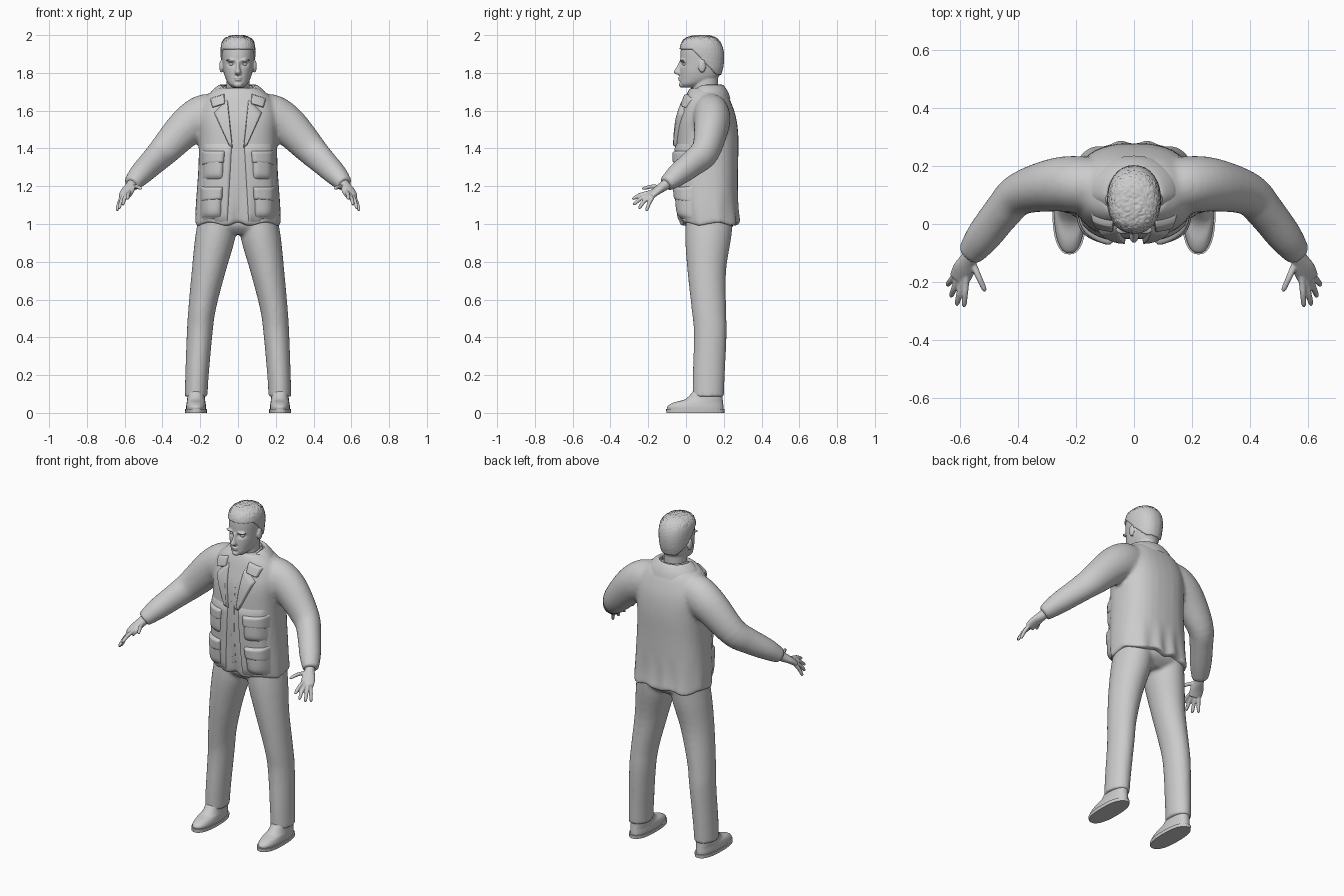
import bpy, bmesh, math, random
from mathutils import Vector
from mathutils.bvhtree import BVHTree

random.seed(4)
if "Cube" in bpy.data.objects:
    bpy.data.objects.remove(bpy.data.objects["Cube"])

grey = bpy.data.materials.new("plain grey")
grey.use_nodes = True
grey.diffuse_color = (0.6, 0.6, 0.6, 1)
grey.node_tree.nodes["Principled BSDF"].inputs["Base Color"].default_value = (0.6, 0.6, 0.6, 1)


def finish(name, bm):
    mesh = bpy.data.meshes.new(name)
    bm.to_mesh(mesh)
    bm.free()
    mesh.materials.append(grey)
    mesh.shade_smooth()
    ob = bpy.data.objects.new(name, mesh)
    bpy.context.collection.objects.link(ob)
    return ob


def spline(rows, steps=4):
    # Catmull-Rom interpolation between cross-sections
    out = []
    for i in range(len(rows) - 1):
        quad = zip(rows[max(i - 1, 0)], rows[i], rows[i + 1], rows[min(i + 2, len(rows) - 1)])
        quad = list(quad)
        for k in range(steps):
            t = k / steps
            out.append([b + 0.5 * t * (c - a + t * (2*a - 5*b + 4*c - d + t * (3*(b - c) + d - a)))
                        for a, b, c, d in quad])
    return out + [list(rows[-1])]


def loft(bm, rows, flat=True, power=2, seg=32, cap=True, steps=4):
    # flat rows: x, z, front y, back y, half width; tube rows: x, y, z, half width, half height
    rows = spline(rows, steps)
    rings = []
    for i, r in enumerate(rows):
        if flat:
            c = Vector((r[0], (r[2] + r[3]) / 2, r[1]))
            u, v = Vector((r[4], 0, 0)), Vector((0, (r[3] - r[2]) / 2, 0))
        else:
            c = Vector(r[:3])
            t = Vector(rows[min(i + 1, len(rows) - 1)][:3]) - Vector(rows[max(i - 1, 0)][:3])
            u = t.cross(Vector((0, 0, 1))).normalized()
            v = u.cross(t).normalized() * r[4]
            u = u * r[3]
        ring = []
        for k in range(seg):
            a = math.tau * k / seg
            ca, sa = math.cos(a), math.sin(a)
            ring.append(bm.verts.new(c + u * math.copysign(abs(ca) ** (2 / power), ca)
                                     + v * math.copysign(abs(sa) ** (2 / power), sa)))
        rings.append(ring)
    for a, b in zip(rings, rings[1:]):
        for k in range(seg):
            j = (k + 1) % seg
            bm.faces.new((a[k], a[j], b[j], b[k]))
    if cap:
        bm.faces.new(rings[0][::-1])
        bm.faces.new(rings[-1])


def ball(bm, center, size):
    made = bmesh.ops.create_uvsphere(bm, u_segments=20, v_segments=12, radius=1)["verts"]
    bmesh.ops.scale(bm, vec=size, verts=made)
    bmesh.ops.translate(bm, vec=center, verts=made)


def fuse(name, bm, voxel, smooth):
    # melt overlapping volumes into one skin
    bmesh.ops.recalc_face_normals(bm, faces=bm.faces)
    ob = finish(name, bm)
    rm = ob.modifiers.new("skin", 'REMESH')
    rm.mode, rm.voxel_size, rm.use_smooth_shade = 'VOXEL', voxel, True
    sm = ob.modifiers.new("soften", 'SMOOTH')
    sm.factor, sm.iterations = 0.5, smooth
    dg = bpy.context.evaluated_depsgraph_get()
    mesh = bpy.data.meshes.new_from_object(ob.evaluated_get(dg))
    ob.modifiers.clear()
    ob.data = mesh
    if not mesh.materials:
        mesh.materials.append(grey)
    mesh.shade_smooth()
    return ob


# Jacket body and sleeves
bm = bmesh.new()
loft(bm, [(0, 1.0, -.03, .285, .228), (0, 1.1, -.042, .276, .224), (0, 1.3, -.052, .276, .21),
          (0, 1.45, -.05, .278, .208), (0, 1.55, -.04, .268, .212), (0, 1.62, -.02, .248, .2),
          (0, 1.68, .0, .222, .165), (0, 1.72, .02, .19, .11)], power=2.5)
for s in (1, -1):
    loft(bm, [(s*.10, .125, 1.59, .09, .10), (s*.18, .135, 1.57, .098, .115),
              (s*.27, .135, 1.515, .092, .103), (s*.39, .105, 1.39, .074, .083),
              (s*.45, .045, 1.33, .066, .073), (s*.52, -.045, 1.26, .06, .06),
              (s*.565, -.105, 1.21, .045, .042)], flat=False)
jacket = fuse("jacket", bm, .011, 6)
for v in jacket.data.vertices:
    # soft hem folds and sleeve creases
    if abs(v.co.x) < .25:
        low = max(0, 1 - (v.co.z - 1.0) / .2) if v.co.z < 1.2 else 0
        a = math.atan2(v.co.y - .12, v.co.x)
        v.co.y += .006 * low * math.sin(a * 11)
        v.co.z += .008 * low * math.sin(a * 7)
tree = BVHTree.FromPolygons([v.co.copy() for v in jacket.data.vertices],
                            [p.vertices[:] for p in jacket.data.polygons])


def patch(name, corners, lift, soft=24, n=16):
    # padded plate laid on the jacket front; corners are x, z
    bm = bmesh.new()
    p = [Vector(c) for c in corners]
    grid = []
    for i in range(n + 1):
        row = []
        for j in range(n + 1):
            u, v = j / n, i / n
            q = p[0].lerp(p[1], u).lerp(p[3].lerp(p[2], u), v)
            hit = tree.ray_cast(Vector((q.x, -1, q.y)), Vector((0, 1, 0)))[0]
            y = hit.y if hit else .03
            rise = (1 - abs(2*u - 1) ** soft) * (1 - abs(2*v - 1) ** soft)
            row.append(bm.verts.new((q.x, y - lift * rise + .003, q.y)))
        grid.append(row)
    for a, b in zip(grid, grid[1:]):
        for j in range(n):
            bm.faces.new((a[j], a[j + 1], b[j + 1], b[j]))
    if corners[0][0] > corners[1][0]:
        bmesh.ops.reverse_faces(bm, faces=bm.faces)
    return finish(name, bm)


# Jacket fronts, lapels, pockets and flaps
for s, side in ((1, "left"), (-1, "right")):
    def put(name, pts, lift, soft=24):
        patch(f"{side}_{name}", [(s * x, z) for x, z in pts], lift, soft)
    put("front_panel", [(.055, 1.005), (.19, 1.005), (.185, 1.43), (.03, 1.43)], .014)
    put("lapel", [(.028, 1.40), (.045, 1.41), (.128, 1.59), (.055, 1.665)], .022)
    put("collar_point", [(.07, 1.635), (.135, 1.615), (.15, 1.665), (.07, 1.69)], .022)
    put("chest_pocket", [(.075, 1.23), (.19, 1.23), (.19, 1.38), (.07, 1.38)], .03, 5)
    put("chest_flap", [(.07, 1.32), (.195, 1.31), (.195, 1.39), (.065, 1.39)], .032, 8)
    put("hip_pocket", [(.085, 1.025), (.2, 1.025), (.2, 1.19), (.08, 1.19)], .032, 5)
    put("hip_flap", [(.08, 1.125), (.2, 1.115), (.2, 1.2), (.075, 1.2)], .036, 8)
patch("shirt_placket", [(-.012, 1.04), (.012, 1.04), (.012, 1.6), (-.012, 1.6)], .004)


def collar(name, rows, gap, drop):
    bm = bmesh.new()
    loft(bm, rows, cap=False, seg=48)
    for v in bm.verts:
        v.co.z -= drop * max(0, (.1 - v.co.y) / .1) ** 1.5
    cut = [f for f in bm.faces
           if f.calc_center_median().y < .1 and abs(f.calc_center_median().x) < gap]
    bmesh.ops.delete(bm, geom=cut, context='FACES')
    finish(name, bm)


collar("jacket_collar", [(0, 1.665, -.01, .235, .16), (0, 1.70, .0, .222, .142),
                         (0, 1.733, .015, .2, .105), (0, 1.73, .025, .185, .088),
                         (0, 1.67, .03, .18, .08)], .055, .06)
collar("shirt_collar", [(0, 1.68, .0, .185, .09), (0, 1.735, .025, .178, .074),
                        (0, 1.69, .035, .17, .066)], .014, .06)

# Trousers
bm = bmesh.new()
for s in (1, -1):
    loft(bm, [(s*.222, .085, .035, .2, .06), (s*.217, .2, .036, .205, .062),
              (s*.203, .42, .042, .215, .068), (s*.19, .55, .03, .212, .073),
              (s*.155, .75, .008, .212, .09), (s*.122, .92, -.004, .238, .106),
              (s*.11, 1.03, .0, .25, .1)])
loft(bm, [(0, .945, .04, .2, .09), (0, .99, .0, .25, .19), (0, 1.06, .0, .25, .2)], power=2.4)
fuse("trousers", bm, .01, 3)

# Shoes with soles
for s, side in ((1, "left"), (-1, "right")):
    bm = bmesh.new()
    loft(bm, [(s*.222, .018, -.098, .198, .053), (s*.222, .035, -.098, .198, .053),
              (s*.222, .055, -.065, .196, .05), (s*.222, .075, .0, .194, .047),
              (s*.222, .13, .05, .19, .044)], power=2.3)
    finish(side + "_shoe", bm)
    bm = bmesh.new()
    loft(bm, [(s*.222, 0, -.104, .203, .058), (s*.222, .02, -.105, .204, .059)], power=2.4)
    finish(side + "_sole", bm).data.shade_flat()

# Hands
for s, side in ((1, "left"), (-1, "right")):
    bm = bmesh.new()
    loft(bm, [(s*.545, -.08, 1.23, .03, .028), (s*.566, -.115, 1.203, .028, .027),
              (s*.585, -.155, 1.175, .038, .021), (s*.6, -.188, 1.148, .036, .017)], flat=False)
    fingers = [((.578, -.195, 1.165), (.585, -.285, 1.13)), ((.592, -.2, 1.152), (.61, -.28, 1.1)),
               ((.608, -.195, 1.143), (.63, -.25, 1.08)), ((.618, -.18, 1.137), (.642, -.21, 1.068)),
               ((.555, -.135, 1.195), (.512, -.232, 1.185))]
    for base, tip in fingers:
        b, t = Vector(base), Vector(tip)
        rows = [(f, r) for f, r in ((-.3, .011), (.1, .0115), (.5, .0105), (.88, .009), (1, .004))]
        loft(bm, [(s * p.x, p.y, p.z + .008 * math.sin(math.pi * max(f, 0)), r, r)
                  for f, r in rows for p in [b.lerp(t, f)]], flat=False, seg=14)
    fuse(side + "_hand", bm, .0042, 2)

# Head: skull, neck, nose, brows, lips, ears
bm = bmesh.new()
loft(bm, [(0, 1.722, -.015, .05, .026), (0, 1.74, -.03, .1, .049), (0, 1.77, -.032, .165, .066),
          (0, 1.81, -.032, .186, .077), (0, 1.86, -.03, .195, .083), (0, 1.91, -.029, .194, .086),
          (0, 1.95, -.022, .182, .082), (0, 1.978, .0, .158, .065), (0, 1.992, .045, .12, .03)],
     power=2.2)
loft(bm, [(0, 1.62, .04, .18, .07), (0, 1.7, .035, .17, .063), (0, 1.8, .03, .17, .06)])
loft(bm, [(0, 1.79, -.045, -.01, .016), (0, 1.803, -.066, -.01, .017),
          (0, 1.83, -.051, -.01, .01), (0, 1.862, -.036, -.01, .009)], seg=16)
ball(bm, (0, -.031, 1.774), (.021, .012, .006))
ball(bm, (0, -.03, 1.763), (.019, .012, .006))
ball(bm, (0, -.018, 1.737), (.024, .02, .016))
for s in (1, -1):
    ball(bm, (s*.036, -.02, 1.867), (.028, .016, .007))
    ball(bm, (s*.088, .085, 1.835), (.011, .02, .034))
head = fuse("head", bm, .0045, 3)
for v in head.data.vertices:
    for s in (1, -1):
        d = ((v.co.x - s*.035) / .018) ** 2 + ((v.co.z - 1.847) / .011) ** 2
        if v.co.y < .03:
            v.co.y += .014 * math.exp(-d)
bm = bmesh.new()
for s in (1, -1):
    ball(bm, (s*.035, -.006, 1.846), (.014, .012, .009))
finish("eyes", bm)

# Short hair: raised from the scalp above the hairline, with rough tufts on top
bm = bmesh.new()
bm.from_mesh(head.data)


def hairline(y):
    return 1.925 if y < .03 else 1.925 - min(1, (y - .03) / .13) * .135


scalp = [f for f in bm.faces if f.calc_center_median().z < hairline(f.calc_center_median().y)
         or (abs(f.calc_center_median().x) > .088 and f.calc_center_median().z < 1.88)]
bmesh.ops.delete(bm, geom=scalp, context='FACES')
bm.normal_update()
for v in bm.verts:
    edge = v.is_boundary
    rough = random.uniform(-.003, .003) if v.co.z > 1.955 else random.uniform(-.0006, .0006)
    v.co += v.normal * (-.001 if edge else .0065 + rough)
finish("hair", bm)
